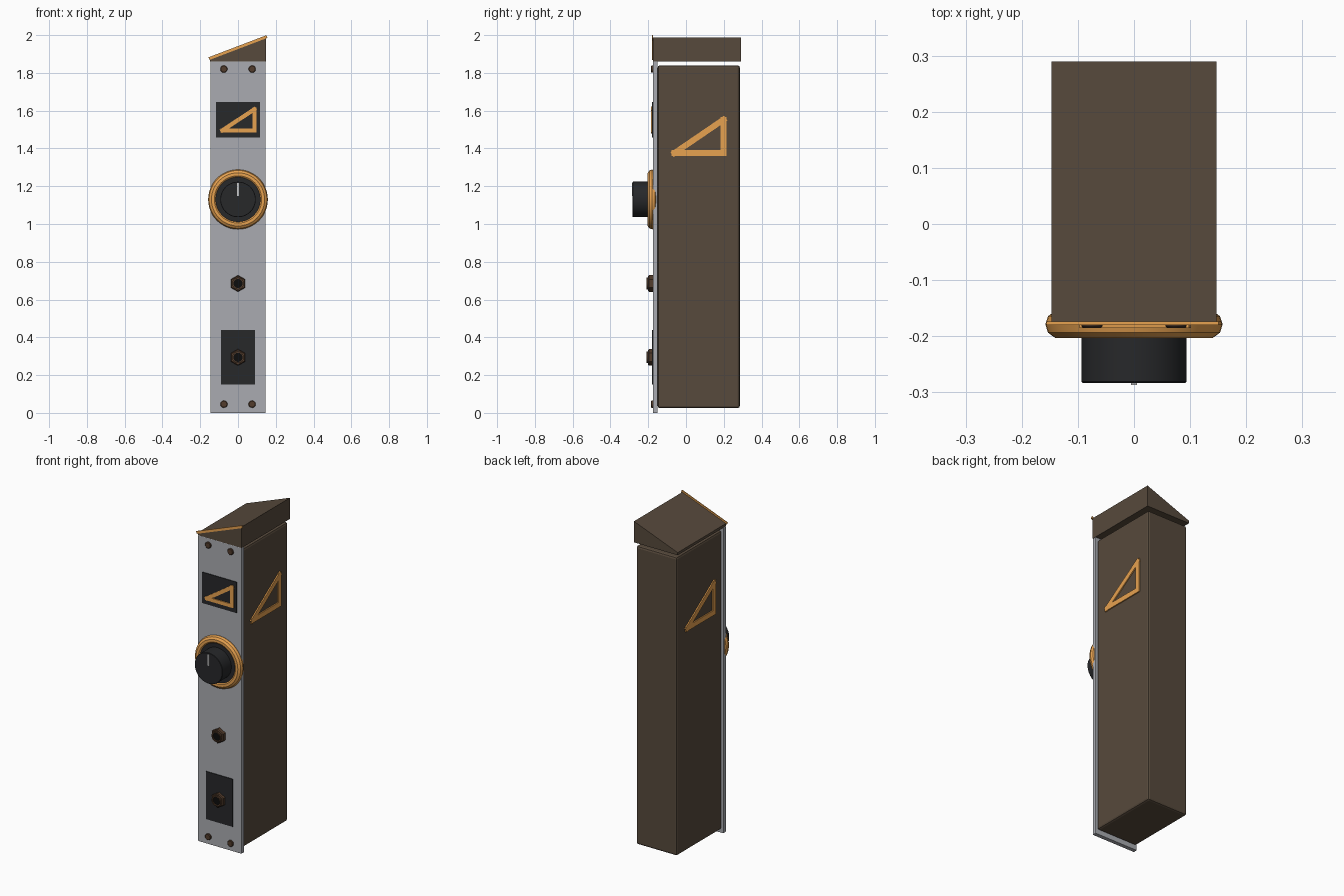
import bpy, bmesh, math
from mathutils import Vector, Matrix

if "Cube" in bpy.data.objects:
    bpy.data.objects.remove(bpy.data.objects["Cube"])


def material(name, rgb):
    m = bpy.data.materials.new(name)
    m.diffuse_color = (*rgb, 1)
    m.use_nodes = True
    m.node_tree.nodes["Principled BSDF"].inputs["Base Color"].default_value = m.diffuse_color
    return m


BROWN = material("brown", (0.095, 0.068, 0.045))
RUST = material("rust", (0.085, 0.045, 0.025))
ORANGE = material("orange", (0.8, 0.36, 0.08))
DARK = material("charcoal", (0.02, 0.021, 0.023))
BLACK = material("black", (0.004, 0.004, 0.004))
METAL = material("metal", (0.40, 0.41, 0.44))
WHITE = material("white", (0.85, 0.85, 0.85))


def finish(name, bm, mat, smooth=False, bevel=0):
    bmesh.ops.recalc_face_normals(bm, faces=bm.faces)
    me = bpy.data.meshes.new(name)
    bm.to_mesh(me)
    bm.free()
    me.materials.append(mat)
    ob = bpy.data.objects.new(name, me)
    bpy.context.collection.objects.link(ob)
    if bevel:
        b = ob.modifiers.new("bevel", 'BEVEL')
        b.width, b.segments = bevel, 2
    if smooth:
        bpy.context.view_layer.objects.active = ob
        ob.select_set(True)
        bpy.ops.object.shade_smooth_by_angle(angle=math.radians(35))
        ob.select_set(False)
    return ob


def box(name, x, y, z, mat, bevel=0):
    bm = bmesh.new()
    mid = Vector(((x[0] + x[1]) / 2, (y[0] + y[1]) / 2, (z[0] + z[1]) / 2))
    size = (x[1] - x[0], y[1] - y[0], z[1] - z[0])
    bmesh.ops.create_cube(bm, size=1, matrix=Matrix.Translation(mid) @ Matrix.Diagonal((*size, 1)))
    return finish(name, bm, mat, bevel=bevel)


def lathe(name, profile, x, z, mat, sides=48, closed=False):
    """Revolve (radius, y) points around a y-parallel axis at x, z."""
    bm = bmesh.new()
    rings = []
    for r, y in profile:
        rings.append([bm.verts.new((x + r * math.sin(2 * math.pi * i / sides), y,
                                    z + r * math.cos(2 * math.pi * i / sides))) for i in range(sides)])
    pairs = list(zip(rings, rings[1:] + rings[:1]))
    for a, b in (pairs if closed else pairs[:-1]):
        for i in range(sides):
            j = (i + 1) % sides
            bm.faces.new((a[i], a[j], b[j], b[i]))
    if not closed:
        bm.faces.new(rings[0])
        bm.faces.new(rings[-1])
    return finish(name, bm, mat, smooth=sides > 8)


def bars(name, points, width, place, depth, mat, closed=True):
    """Flat bars joining 2D points; place(u, v, d) maps them to the model."""
    bm = bmesh.new()
    ends = points[1:] + (points[:1] if closed else [])
    for p, q in zip(points, ends):
        p, q = Vector(p), Vector(q)
        t = (q - p).normalized() * width / 2
        n = Vector((-t.y, t.x))
        quad = [p - t * 0.9 + n, p - t * 0.9 - n, q + t * 0.9 - n, q + t * 0.9 + n]
        lo, hi = ([bm.verts.new(place(c.x, c.y, d)) for c in quad] for d in depth)
        bm.faces.new(lo)
        bm.faces.new(hi)
        for i in range(4):
            j = (i + 1) % 4
            bm.faces.new((lo[i], lo[j], hi[j], hi[i]))
    return finish(name, bm, mat)


# case and front panel
box("case", (-0.137, 0.137), (-0.15, 0.285), (0.025, 1.84), BROWN, bevel=0.012)
box("front_panel", (-0.146, 0.146), (-0.175, -0.15), (0, 1.86), METAL, bevel=0.002)

# sloping wedge roof with a trim strip along its front edge
bm = bmesh.new()
wedge = [(-0.147, 1.86), (0.147, 1.86), (0.147, 1.988), (-0.147, 1.876)]
face = bm.faces.new([bm.verts.new((x, -0.175, z)) for x, z in wedge])
ext = bmesh.ops.extrude_face_region(bm, geom=[face])
bmesh.ops.translate(bm, vec=(0, 0.465, 0), verts=[v for v in ext["geom"] if isinstance(v, bmesh.types.BMVert)])
finish("wedge_roof", bm, BROWN)


def front(u, v, d):
    return (u, d, v)


bars("roof_trim", [(-0.147, 1.878), (0.147, 1.99)], 0.015, front, (-0.180, -0.174), ORANGE, closed=False)

# dark plates on the panel
box("icon_plate", (-0.116, 0.116), (-0.179, -0.17), (1.457, 1.645), DARK)
box("output_plate", (-0.09, 0.09), (-0.179, -0.17), (0.15, 0.44), DARK)

# triangular ramp emblems on panel and both sides
bars("front_emblem", [(-0.083, 1.495), (0.087, 1.495), (0.087, 1.608)], 0.022, front, (-0.185, -0.178), ORANGE)
ramp = [(-0.062, 1.375), (0.199, 1.375), (0.199, 1.553)]
bars("right_emblem", ramp, 0.031, lambda u, v, d: (d, u, v), (0.13, 0.144), ORANGE)
bars("left_emblem", ramp, 0.031, lambda u, v, d: (-d, 0.13 - u, v), (0.13, 0.144), ORANGE)

# large knob with glowing ring
KZ = 1.13
ring = [(0.133 + 0.025 * math.cos(math.pi * k / 5), -0.179 + 0.025 * math.sin(math.pi * k / 5)) for k in range(10)]
lathe("knob_ring", ring, 0, KZ, ORANGE, closed=True)
lathe("knob_skirt", [(0.123, -0.17), (0.123, -0.194), (0.119, -0.198)], 0, KZ, DARK)
lathe("knob", [(0.094, -0.19), (0.094, -0.281), (0.092, -0.283)], 0, KZ, DARK)
box("knob_pointer", (-0.005, 0.005), (-0.287, -0.28), (1.147, 1.216), WHITE)

# jack sockets: hex nut, collar and hole
for name, z in (("input", 0.685), ("output", 0.294)):
    lathe(name + "_nut", [(0.044, -0.174), (0.044, -0.196), (0.039, -0.2)], 0, z, RUST, sides=6)
    lathe(name + "_collar", [(0.031, -0.19), (0.031, -0.21), (0.024, -0.21), (0.024, -0.19)],
          0, z, RUST, sides=32, closed=True)
    lathe(name + "_hole", [(0.0242, -0.19), (0.0242, -0.203)], 0, z, BLACK, sides=32)

# corner screws
for i, (x, z) in enumerate((x, z) for x in (-0.075, 0.075) for z in (0.046, 1.82)):
    lathe(f"screw_{i + 1}", [(0.019, -0.17), (0.019, -0.182), (0.016, -0.185)], x, z, RUST, sides=20)
